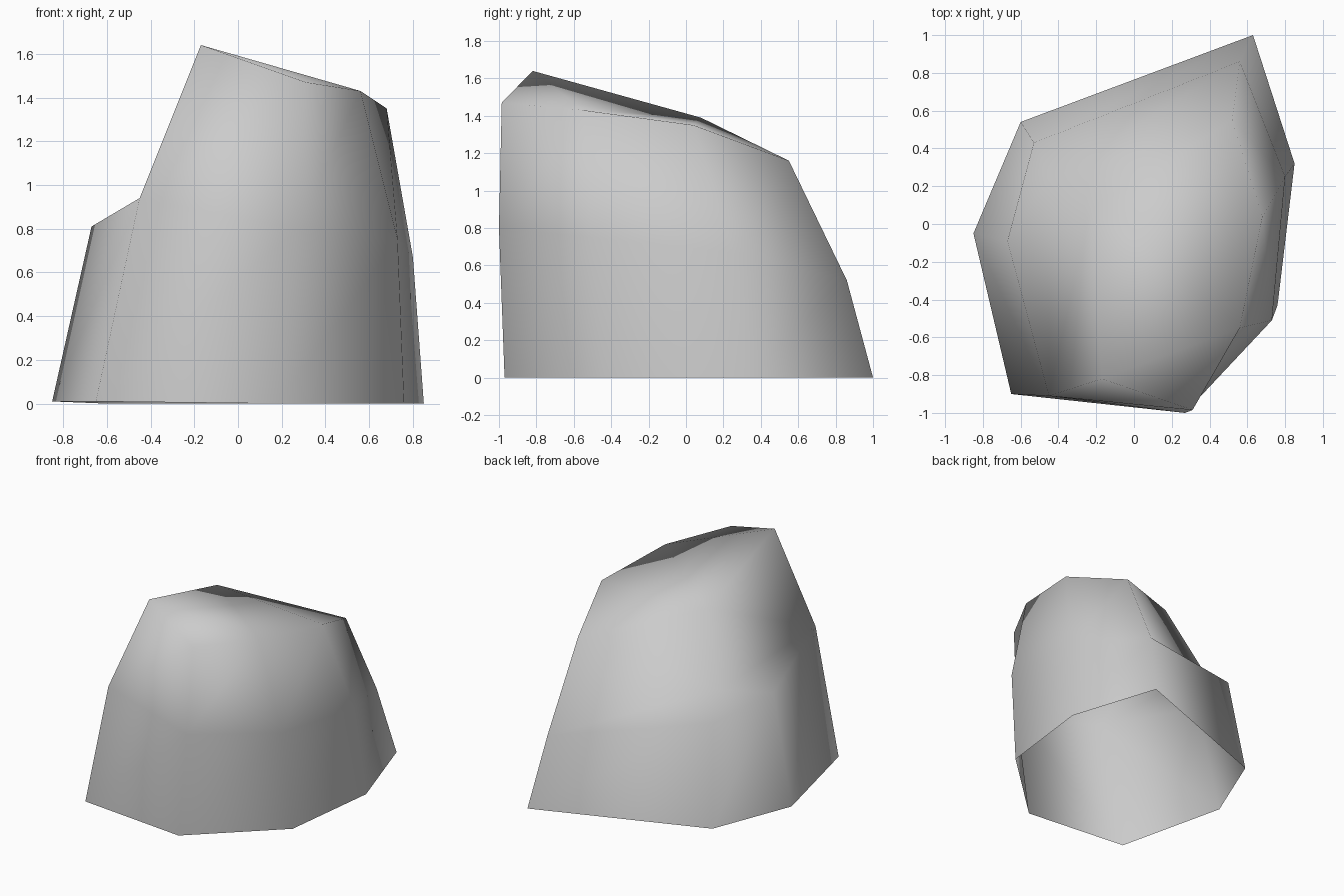
import bpy
import bmesh

if "Cube" in bpy.data.objects:
    bpy.data.objects.remove(bpy.data.objects["Cube"], do_unlink=True)

# Plain grey stone
stone = bpy.data.materials.new("grey_stone")
stone.use_nodes = True
colour = (0.6, 0.6, 0.6, 1)
stone.diffuse_color = colour
stone.node_tree.nodes["Principled BSDF"].inputs["Base Color"].default_value = colour

# Corner columns, running anticlockwise from the back left corner
foot = [(.63, 1, 0), (-.6, .54, 0), (-.85, -.05, .01), (-.65, -.9, .01),
        (.18, -.97, 0), (.76, -.43, 0), (.85, .32, 0)]
waist = [(.56, .86, .52), (-.53, .43, .74), (-.67, -.09, .81), (-.45, -.91, .94),
         (.27, -1, .8), (.73, -.51, .75), (.8, .25, .67)]
crown = {"back": (.52, .55, 1.16), "shelf": (-.45, .24, .9), "ridge": (-.23, .08, 1.39),
         "peak": (-.17, -.82, 1.64), "front": (.31, -.985, 1.47),
         "brow": (.56, -.55, 1.43), "side": (.68, .04, 1.35)}

bm = bmesh.new()
low = [bm.verts.new(p) for p in foot]
mid = [bm.verts.new(p) for p in waist]
top = {name: bm.verts.new(p) for name, p in crown.items()}

# Lower wall, open underneath
for i in range(len(low)):
    j = (i + 1) % len(low)
    bm.faces.new((low[i], low[j], mid[j], mid[i]))

# Upper wall on the front and left sides
rim = ["peak", "front", "brow", "side", "back"]
for k in range(len(rim) - 1):
    i, j = k + 3, (k + 4) % len(mid)
    bm.faces.new((mid[i], mid[j], top[rim[k + 1]], top[rim[k]]))

# Stepped shelf on the right side
shelf = top["shelf"]
bm.faces.new((mid[0], mid[1], shelf, top["back"]))
bm.faces.new((mid[1], mid[2], shelf))
bm.faces.new((mid[2], mid[3], shelf))
bm.faces.new((mid[3], top["ridge"], shelf))
bm.faces.new((mid[3], top["peak"], top["ridge"]))

# Sloping top facets
for names in (("back", "shelf", "ridge"), ("peak", "front", "brow"),
              ("peak", "brow", "ridge"), ("ridge", "brow", "side"),
              ("ridge", "side", "back")):
    bm.faces.new([top[n] for n in names])

bmesh.ops.recalc_face_normals(bm, faces=bm.faces)
for face in bm.faces:
    face.smooth = True

mesh = bpy.data.meshes.new("rock")
bm.to_mesh(mesh)
bm.free()
mesh.materials.append(stone)
bpy.context.collection.objects.link(bpy.data.objects.new("rock", mesh))
